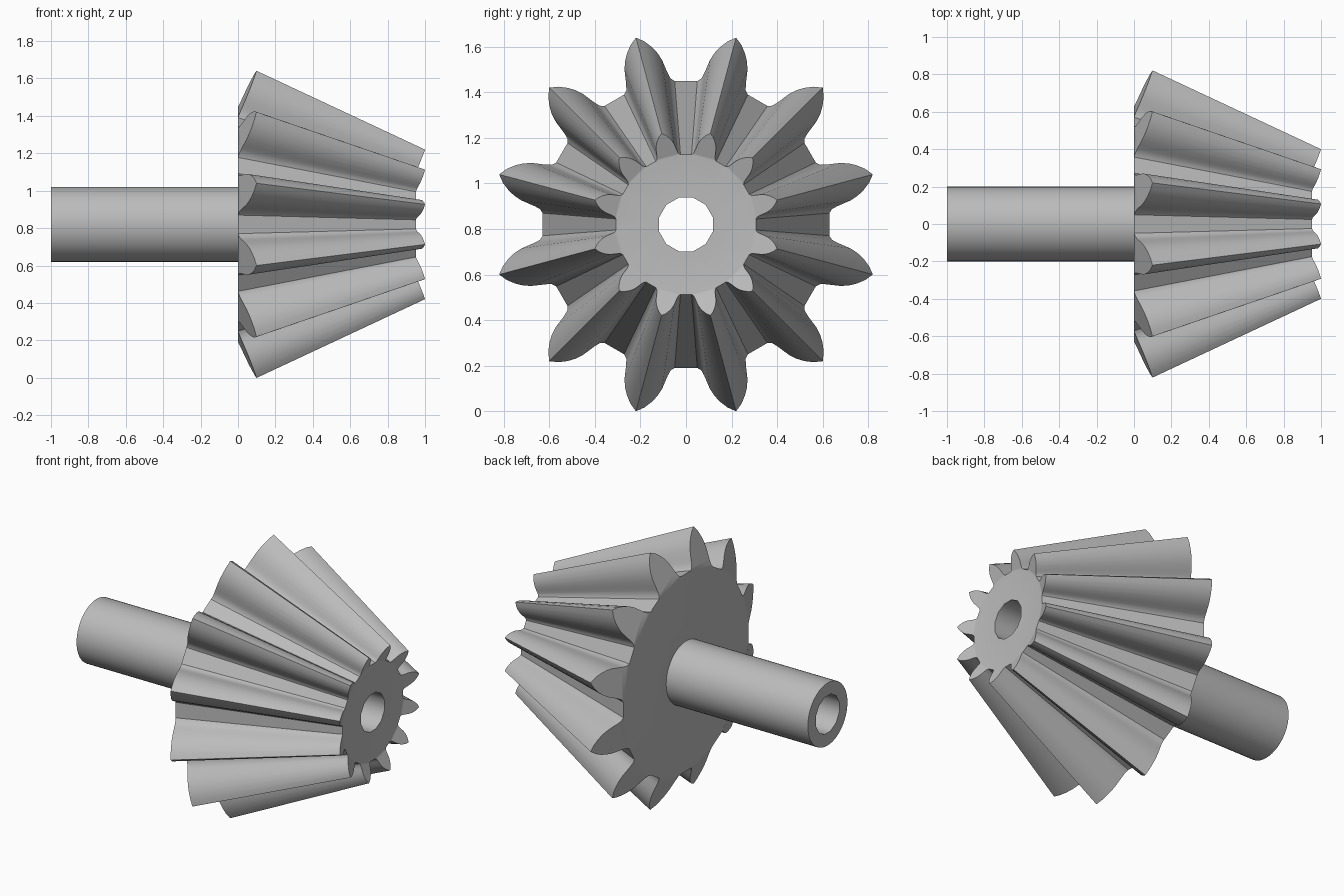
import bpy
import bmesh
from math import sin, cos, radians
from mathutils import Vector

if "Cube" in bpy.data.objects:
    bpy.data.objects.remove(bpy.data.objects["Cube"])

AXIS_Z = 0.82          # height of the rotation axis
APEX = 1.855           # where the tooth lines converge on the axis
SHRINK = 0.487         # small end relative to the large end
TEETH = 12
PITCH = 360 / TEETH
BORE, SHAFT = 0.122, 0.2

steel = bpy.data.materials.new("steel grey")
steel.use_nodes = True
grey = (0.5, 0.5, 0.5, 1)
steel.diffuse_color = grey
steel.node_tree.nodes["Principled BSDF"].inputs["Base Color"].default_value = grey

# Half tooth from root to tip: degrees off the tooth centre, radius
flank = [(10.5, 0.632), (9.0, 0.645), (8.1, 0.67), (7.5, 0.695), (6.7, 0.731),
         (5.5, 0.765), (4.1, 0.794), (2.2, 0.825), (0, 0.85)]
profile = [(-a, r) for a, r in flank] + flank[-2::-1]
root_reach = flank[0][1] * cos(radians(flank[0][0]))


def polar(x, r, deg):
    """Point around the x axis, measured from straight up."""
    return Vector((x, r * sin(radians(deg)), r * cos(radians(deg))))


def ring(bm, x, r, count, start=0.0):
    return [bm.verts.new(polar(x, r, start + 360 * i / count)) for i in range(count)]


def band(bm, a, b):
    n = len(a)
    for i in range(n):
        j = (i + 1) % n
        bm.faces.new((a[i], a[j], b[j], b[i]))


def finish(name, bm):
    bmesh.ops.recalc_face_normals(bm, faces=bm.faces)
    mesh = bpy.data.meshes.new(name)
    bm.to_mesh(mesh)
    bm.free()
    mesh.materials.append(steel)
    obj = bpy.data.objects.new(name, mesh)
    obj.location.z = AXIS_Z
    bpy.context.collection.objects.link(obj)
    bpy.ops.object.select_all(action='DESELECT')
    obj.select_set(True)
    bpy.context.view_layer.objects.active = obj
    bpy.ops.object.shade_smooth_by_angle(angle=radians(35))
    return obj


# Bevel gear: tapered teeth, end faces and the two discs
bm = bmesh.new()
ends = []
for scale, hole in ((1, SHAFT - 0.005), (SHRINK, BORE)):
    teeth = []
    for k in range(TEETH):
        tooth = []
        for a, r in profile:
            # the tooth ends lean along the back cone
            x = 0.433 * (r * cos(radians(a)) - root_reach)
            p = polar(x - APEX, r, PITCH * (k + 0.5) + a) * scale
            tooth.append(bm.verts.new(p + Vector((APEX, 0, 0))))
        teeth.append(tooth)
        bm.faces.new(tooth)
    x = APEX * (1 - scale)
    inner = ring(bm, x, hole, TEETH, PITCH / 2)
    for k in range(TEETH):
        n = (k + 1) % TEETH
        bm.faces.new((teeth[k][0], teeth[k][-1], inner[k]))
        bm.faces.new((teeth[k][-1], teeth[n][0], inner[n], inner[k]))
    ends.append([v for tooth in teeth for v in tooth])
band(bm, ends[0], ends[1])
finish("bevel_gear", bm)

# Hollow shaft: outer wall, end annulus and a bore through the whole gear
bm = bmesh.new()
SPLIT = 4
outer_end = ring(bm, -1, SHAFT, TEETH * SPLIT, PITCH / 2)
outer_root = ring(bm, 0, SHAFT, TEETH * SPLIT, PITCH / 2)
bore_end = ring(bm, -1, BORE, TEETH, PITCH / 2)
bore_front = ring(bm, APEX * (1 - SHRINK), BORE, TEETH, PITCH / 2)
band(bm, outer_end, outer_root)
band(bm, bore_front, bore_end)
for k in range(TEETH):
    arc = [outer_end[(k * SPLIT + i) % len(outer_end)] for i in range(SPLIT + 1)]
    bm.faces.new(arc + [bore_end[(k + 1) % TEETH], bore_end[k]])
finish("hollow_shaft", bm)
